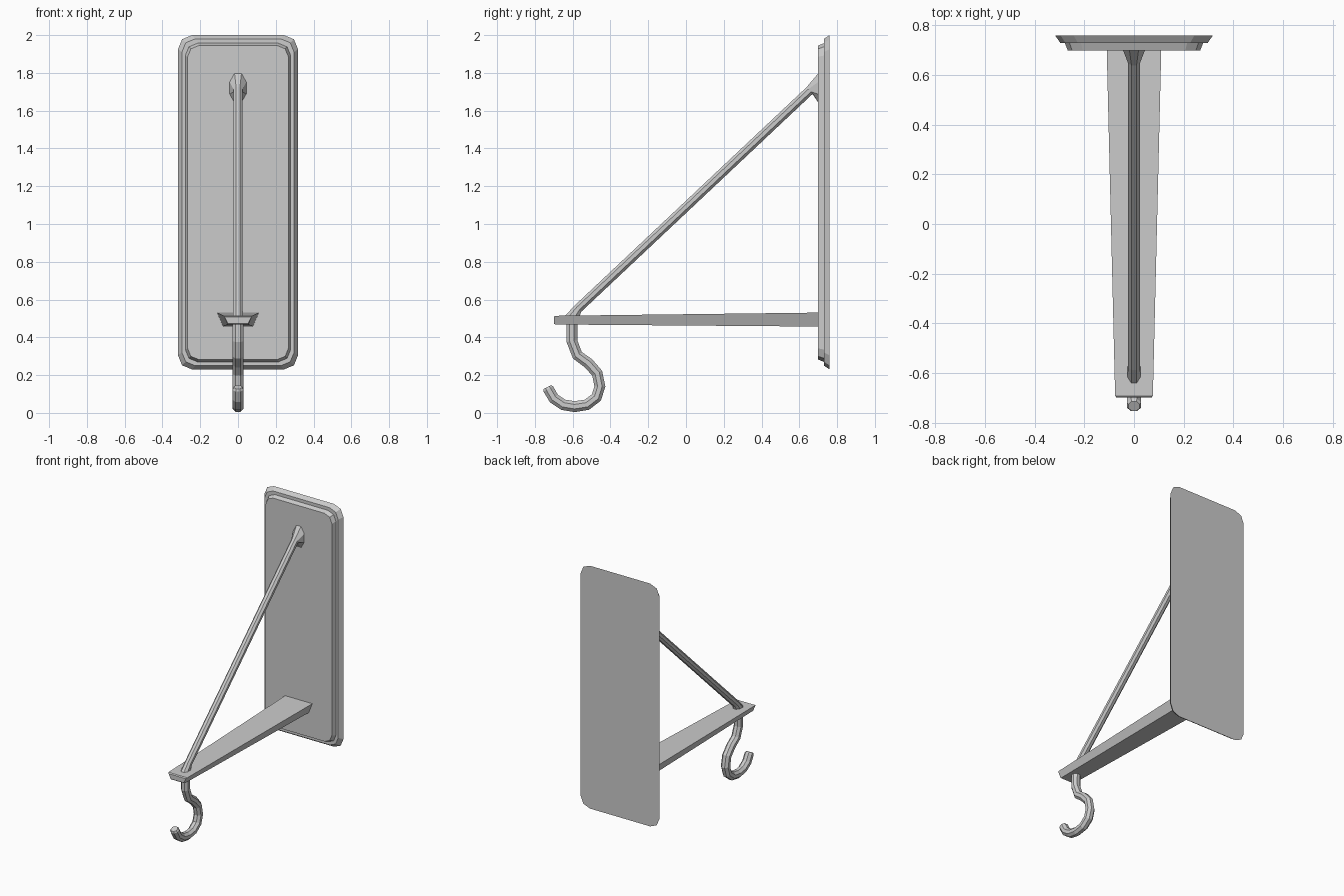
import bpy, bmesh
from math import sin, cos, pi, atan2, radians

if "Cube" in bpy.data.objects:
    bpy.data.objects.remove(bpy.data.objects["Cube"])


def loft(name, rings):
    """Skin a list of equal-length closed point loops and cap both ends."""
    bm = bmesh.new()
    loops = [[bm.verts.new(p) for p in r] for r in rings]
    n = len(loops[0])
    for a, b in zip(loops, loops[1:]):
        for i in range(n):
            j = (i + 1) % n
            bm.faces.new((a[i], a[j], b[j], b[i]))
    bm.faces.new(loops[0])
    bm.faces.new(loops[-1])
    bmesh.ops.recalc_face_normals(bm, faces=bm.faces)
    mesh = bpy.data.meshes.new(name)
    bm.to_mesh(mesh)
    bm.free()
    obj = bpy.data.objects.new(name, mesh)
    bpy.context.collection.objects.link(obj)
    return obj


def ring(y, z, angle, rx, rn, sides=8):
    """Polygon whose plane faces along 'angle' in the YZ plane, flats outward."""
    k = 1 / cos(pi / sides)
    pts = []
    for i in range(sides):
        t = 2 * pi * (i + 0.5) / sides
        n = rn * k * sin(t)
        pts.append((rx * k * cos(t), y - n * sin(angle), z + n * cos(angle)))
    return pts


def plate_loop(hw, z0, z1, y, r):
    """Rectangle with two-segment rounded corners."""
    pts = []
    for q, (cx, cz) in enumerate([(hw - r, z1 - r), (r - hw, z1 - r),
                                  (r - hw, z0 + r), (hw - r, z0 + r)]):
        for s in range(3):
            a = q * pi / 2 + s * pi / 4
            pts.append((cx + r * cos(a), y, cz + r * sin(a)))
    return pts


# Wall plate with bevelled rim and raised centre panel
loft("wall_plate", [
    plate_loop(0.318, 0.23, 2.0, 0.76, 0.075),
    plate_loop(0.297, 0.25, 1.98, 0.73, 0.07),
    plate_loop(0.279, 0.27, 1.957, 0.73, 0.065),
    plate_loop(0.267, 0.282, 1.945, 0.70, 0.06),
])


# Tapered arm, wider on top
def arm_section(y, top, bottom, z0, z1):
    return [(-top, y, z1), (top, y, z1), (bottom, y, z0), (-bottom, y, z0)]


loft("arm", [
    arm_section(-0.70, 0.070, 0.053, 0.474, 0.508),
    arm_section(-0.693, 0.076, 0.056, 0.468, 0.514),
    arm_section(0.71, 0.110, 0.080, 0.457, 0.531),
])

# Diagonal brace rod with flared ends
slope = radians(43.3)
loft("brace_rod", [
    ring(-0.605, 0.508, pi / 2, 0.027, 0.041),
    ring(-0.572, 0.552, slope, 0.024, 0.024),
    ring(0.655, 1.707, slope, 0.024, 0.024),
    ring(0.702, 1.72, 0, 0.045, 0.08),
])

# Hanging hook swept along an S-shaped path
path = [(-0.604, 0.49), (-0.604, 0.38), (-0.575, 0.305), (-0.517, 0.263),
        (-0.470, 0.21), (-0.456, 0.14), (-0.474, 0.082), (-0.525, 0.043),
        (-0.59, 0.033), (-0.65, 0.043), (-0.70, 0.077), (-0.729, 0.127),
        (-0.734, 0.137)]
rings = []
for i, (y, z) in enumerate(path):
    a, b = path[max(i - 1, 0)], path[min(i + 1, len(path) - 1)]
    r = 0.022 if i == len(path) - 1 else 0.029
    rings.append(ring(y, z, atan2(b[1] - a[1], b[0] - a[0]), r, r))
loft("hook", rings)
